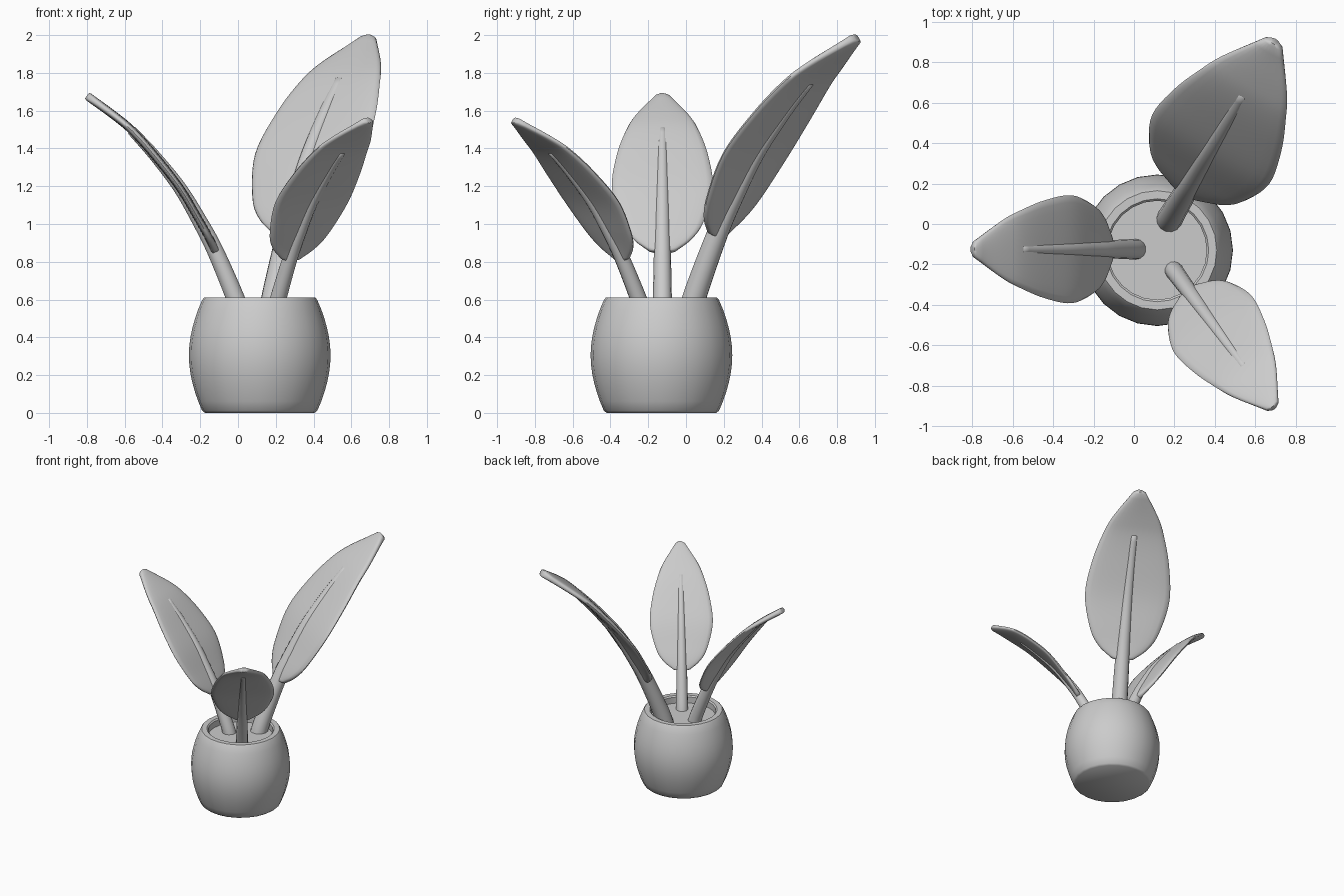
import bpy, bmesh, math
from mathutils import Vector

cube = bpy.data.objects.get("Cube")
if cube:
    bpy.data.objects.remove(cube, do_unlink=True)

grey = bpy.data.materials.new("plain_grey")
grey.use_nodes = True
colour = (0.6, 0.6, 0.6, 1)
grey.diffuse_color = colour
grey.node_tree.nodes["Principled BSDF"].inputs["Base Color"].default_value = colour

CENTRE = Vector((0.115, -0.13, 0))
SOIL = 0.55
FOOT = 0.5


def loft(name, rings, sharp=40):
    """Skin a list of closed rings, capping both ends unless they are points."""
    bm = bmesh.new()
    loops = [[bm.verts.new(p) for p in ring] for ring in rings]
    for a, b in zip(loops, loops[1:]):
        for i in range(len(a)):
            j = (i + 1) % len(a)
            bm.faces.new((a[i], a[j], b[j], b[i]))
    bm.faces.new(loops[0][::-1])
    bm.faces.new(loops[-1])
    bmesh.ops.recalc_face_normals(bm, faces=bm.faces)
    mesh = bpy.data.meshes.new(name)
    bm.to_mesh(mesh)
    bm.free()
    mesh.materials.append(grey)
    obj = bpy.data.objects.new(name, mesh)
    bpy.context.collection.objects.link(obj)
    bpy.ops.object.select_all(action="DESELECT")
    obj.select_set(True)
    bpy.context.view_layer.objects.active = obj
    bpy.ops.object.shade_smooth_by_angle(angle=math.radians(sharp))
    return obj


def lathe(name, profile, sides=24):
    def ring(r, z):
        turn = [math.tau * i / sides for i in range(sides)]
        return [CENTRE + Vector((r * math.cos(a), r * math.sin(a), z)) for a in turn]
    return loft(name, [ring(r, z) for r, z in profile])


def spline(points, steps=5):
    """Smooth curve through the points."""
    pts = [Vector(p) for p in points]
    pts = [2 * pts[0] - pts[1]] + pts + [2 * pts[-1] - pts[-2]]
    out = []
    for a, b, c, d in zip(pts, pts[1:], pts[2:], pts[3:]):
        for s in range(steps):
            t = s / steps
            out.append(0.5 * (2 * b + (c - a) * t + (2 * a - 5 * b + 4 * c - d) * t ** 2
                              + (3 * b - a - 3 * c + d) * t ** 3))
    return out + [pts[-2]]


def sweep(name, points, place, thickness, sides, power):
    """Sweep a rounded section along points of (reach, height, half width)."""
    foot, azimuth, reach, rise, size = place
    out = Vector((math.cos(azimuth), math.sin(azimuth), 0))
    side = Vector((-out.y, out.x, 0))
    up = Vector((0, 0, 1))
    base = Vector((foot[0], foot[1], FOOT))
    path = [base + out * p.x * reach + up * p.y * rise for p in points]
    rings = []
    for i, (pos, p) in enumerate(zip(path, points)):
        tangent = path[min(i + 1, len(path) - 1)] - path[max(i - 1, 0)]
        normal = side.cross(tangent).normalized()
        thick = min(thickness, p.z) * size
        ring = []
        for k in range(sides):
            a = math.tau * k / sides
            s = math.sin(a)
            ring.append(pos + side * math.cos(a) * p.z * size
                        + normal * math.copysign(abs(s) ** power, s) * thick)
        rings.append(ring)
    loft(name, rings, 60)


def round_ends(points, gap):
    """Add a small closing ring beyond each end."""
    def beyond(end, inner):
        d = (end - inner).normalized() * gap
        return Vector((end.x + d.x, end.y + d.y, end.z * 0.45))
    return [beyond(points[0], points[1])] + points + [beyond(points[-1], points[-2])]


# Pot with bulging wall, flat rim and a shallow recess
wall = [(0.305 + 0.07 * math.sin(math.pi * i / 12) ** 0.9, 0.012 + 0.585 * i / 12)
        for i in range(13)]
lathe("pot", [(0.29, 0)] + wall + [(0.295, 0.61), (0.255, 0.61), (0.245, 0.6), (0.245, SOIL - 0.02)])
lathe("soil", [(0.246, SOIL - 0.015), (0.246, SOIL)])

# Leaf and stem curves as (reach, height, half width)
blade = round_ends(spline([
    (0.14, 0.357, 0.07), (0.17, 0.42, 0.155), (0.22, 0.51, 0.217),
    (0.327, 0.69, 0.267), (0.46, 0.86, 0.243), (0.576, 0.99, 0.195),
    (0.67, 1.07, 0.145), (0.81, 1.172, 0.04)]), 0.014)
stalk = round_ends(spline([
    (0, 0, 0.052), (0.035, 0.11, 0.05), (0.14, 0.357, 0.045),
    (0.22, 0.51, 0.041), (0.327, 0.69, 0.036), (0.46, 0.86, 0.031),
    (0.582, 0.995, 0.027)]), 0.012)

# Foot position, azimuth, reach scale, height scale, width scale
plants = {
    "right": ((0.02, -0.125), math.pi, 1, 1, 1),
    "back": ((0.17, 0.015), math.radians(59.4), 1.26, 1.26, 1.26),
    "front": ((0.19, -0.22), math.radians(-54), 1.04, 0.89, 0.89),
}
for where, place in plants.items():
    sweep(where + "_leaf", blade, place, 0.022, 24, 0.6)
    sweep(where + "_stem", stalk, place, 1, 14, 1)
